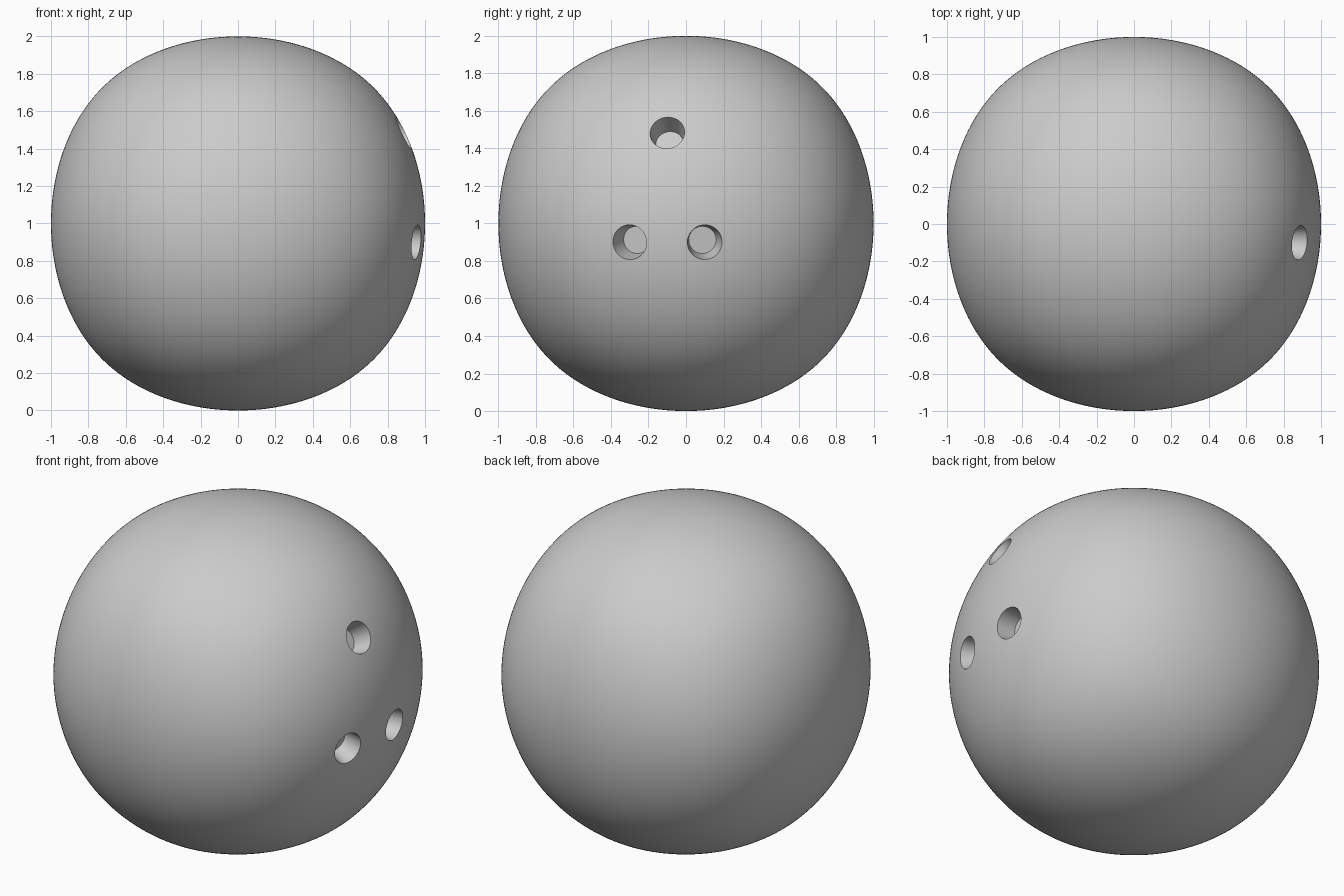
import bpy
from mathutils import Vector

if "Cube" in bpy.data.objects:
    bpy.data.objects.remove(bpy.data.objects["Cube"])

CENTRE = Vector((0, 0, 1))

# Ball: subdivided cube, so it stays very slightly squarish
bpy.ops.mesh.primitive_cube_add(size=2)
ball = bpy.context.object
ball.name = "ball"
sub = ball.modifiers.new("round", 'SUBSURF')
sub.levels = sub.render_levels = 6
bpy.ops.object.modifier_apply(modifier=sub.name)
top = max(v.co.z for v in ball.data.vertices)
for v in ball.data.vertices:
    v.co = v.co / top + CENTRE


# Tapered finger holes pointing at the ball centre
def drill(name, rim, rim_r=0.093, floor_r=0.073, depth=0.125, extra=0.1):
    rim = Vector(rim)
    axis = rim.normalized()
    outer_r = rim_r + (rim_r - floor_r) * extra / depth
    length = depth + extra
    mid = rim + axis * (extra - depth) / 2
    bpy.ops.mesh.primitive_cone_add(
        vertices=64, radius1=floor_r, radius2=outer_r, depth=length,
        location=mid + CENTRE,
        rotation=axis.to_track_quat('Z', 'Y').to_euler())
    cutter = bpy.context.object
    cutter.name = name
    bpy.context.view_layer.objects.active = ball
    cut = ball.modifiers.new(name, 'BOOLEAN')
    cut.operation = 'DIFFERENCE'
    cut.solver = 'EXACT'
    cut.object = cutter
    bpy.ops.object.modifier_apply(modifier=cut.name)
    bpy.data.objects.remove(cutter, do_unlink=True)


drill("thumb_hole", (0.89, -0.10, 0.485))
drill("left_finger_hole", (0.955, -0.30, -0.10))
drill("right_finger_hole", (0.992, 0.10, -0.10))

# Smooth ball with crisp hole rims
bpy.ops.object.select_all(action='DESELECT')
ball.select_set(True)
bpy.context.view_layer.objects.active = ball
bpy.ops.object.shade_smooth_by_angle()
